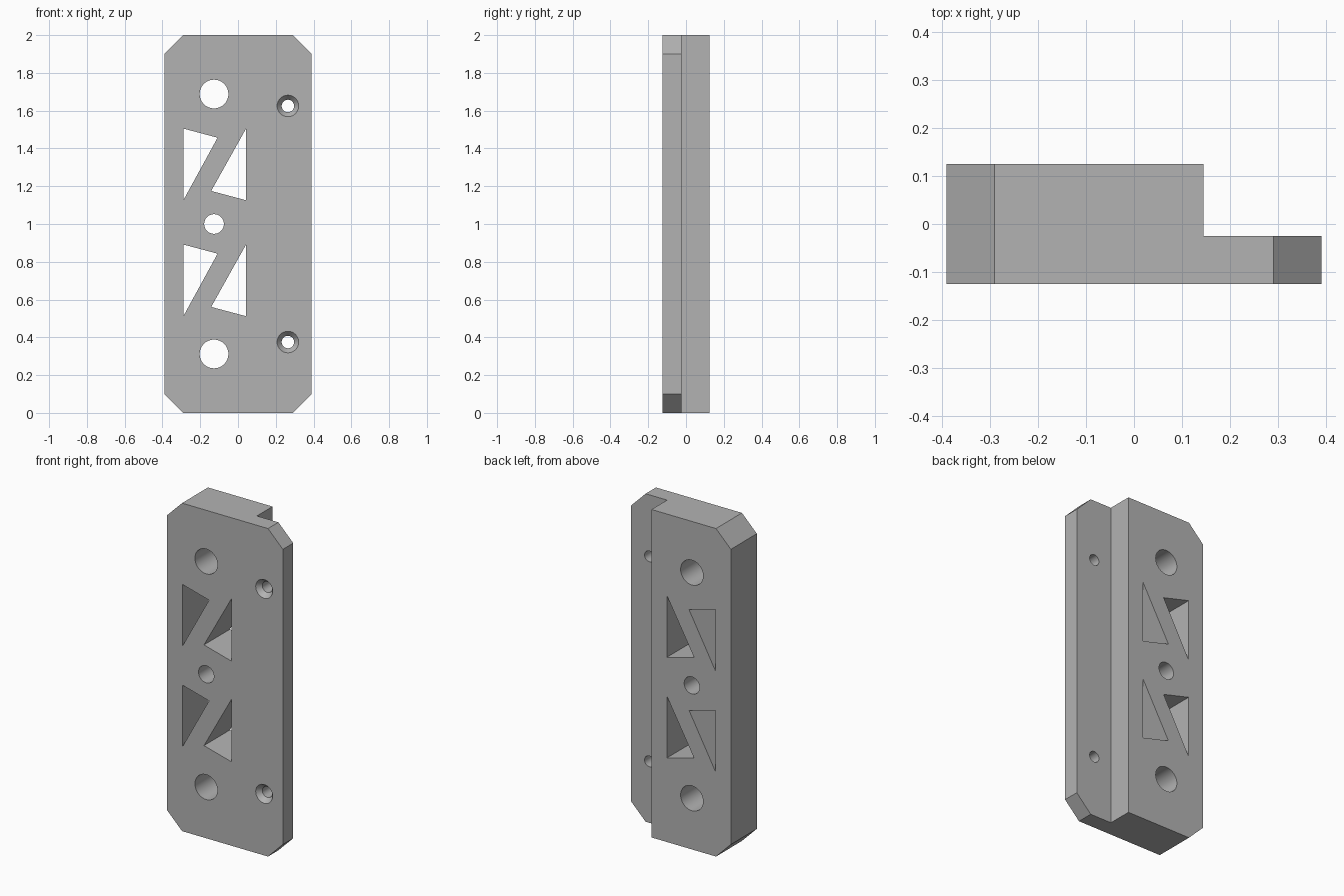
import bpy, bmesh, math

cube = bpy.data.objects.get("Cube")
if cube:
    bpy.data.objects.remove(cube, do_unlink=True)

grey = bpy.data.materials.new("grey_plastic")
grey.use_nodes = True
colour = (0.45, 0.45, 0.45, 1)
grey.diffuse_color = colour
grey.node_tree.nodes["Principled BSDF"].inputs["Base Color"].default_value = colour

FRONT, STEP, BACK = -0.125, -0.025, 0.125
SINK = FRONT + 0.03
W, H, C = 0.39, 2.0, 0.1
SPLIT = 0.145

bm = bmesh.new()
shared = {}


def vert(x, y, z):
    """Reuse the vertex at a position so that neighbouring walls join."""
    key = (round(x, 5), round(y, 5), round(z, 5))
    if key not in shared:
        shared[key] = bm.verts.new(key)
    return shared[key]


def ring(y, pts):
    return [vert(x, y, z) for x, z in pts]


def wall(y0, pts0, y1, pts1):
    """Closed band of quads between two outlines."""
    a, b = ring(y0, pts0), ring(y1, pts1)
    for i in range(len(a)):
        bm.faces.new((a[i - 1], a[i], b[i], b[i - 1]))


def cap(y, loops):
    """Flat face bounded by the first outline, with the others as holes."""
    edges = []
    for pts in loops:
        r = ring(y, pts)
        for i in range(len(r)):
            pair = (r[i - 1], r[i])
            edges.append(bm.edges.get(pair) or bm.edges.new(pair))
    bmesh.ops.triangle_fill(bm, use_beauty=True, edges=edges, normal=(0, -1, 0))


def circle(x, z, r, n=48):
    return [(x + r * math.cos(math.tau * i / n), z + r * math.sin(math.tau * i / n))
            for i in range(n)]


# Outer walls: chamfered plate, then the thicker block behind it
outline = [(-W + C, 0), (SPLIT, 0), (W - C, 0), (W, C), (W, H - C),
           (W - C, H), (SPLIT, H), (-W + C, H), (-W, H - C), (-W, C)]
flange = outline[1:7]
block = outline[6:] + outline[:2]
wall(FRONT, outline, STEP, outline)
wall(STEP, block, BACK, block)

# Round holes and triangular windows through the block
openings = [circle(-0.127, z, r) for z, r in
            ((0.312, 0.076), (1.0, 0.052), (1.688, 0.076))]
for dz in (0, -0.614):
    for tri in (((-0.288, 1.505), (-0.108, 1.457), (-0.288, 1.128)),
                ((0.042, 1.504), (0.042, 1.126), (-0.142, 1.175))):
        openings.append([(x, z + dz) for x, z in tri])
for pts in openings:
    wall(FRONT, pts, BACK, pts)

# Countersunk screw holes through the flange
sinks = [circle(0.264, z, 0.057) for z in (0.375, 1.625)]
screws = [circle(0.264, z, 0.033) for z in (0.375, 1.625)]
for wide, narrow in zip(sinks, screws):
    wall(FRONT, wide, SINK, narrow)
    wall(SINK, narrow, STEP, narrow)

# Flat faces: front, rear of the flange, rear of the block
cap(FRONT, [outline] + openings + sinks)
cap(STEP, [flange] + screws)
cap(BACK, [block] + openings)
bmesh.ops.recalc_face_normals(bm, faces=bm.faces[:])

mesh = bpy.data.meshes.new("mounting_plate")
bm.to_mesh(mesh)
bm.free()
mesh.materials.append(grey)
plate = bpy.data.objects.new("mounting_plate", mesh)
bpy.context.collection.objects.link(plate)

# Smooth hole walls, crisp edges
bpy.context.view_layer.objects.active = plate
plate.select_set(True)
bpy.ops.object.shade_smooth_by_angle(angle=math.radians(30))
